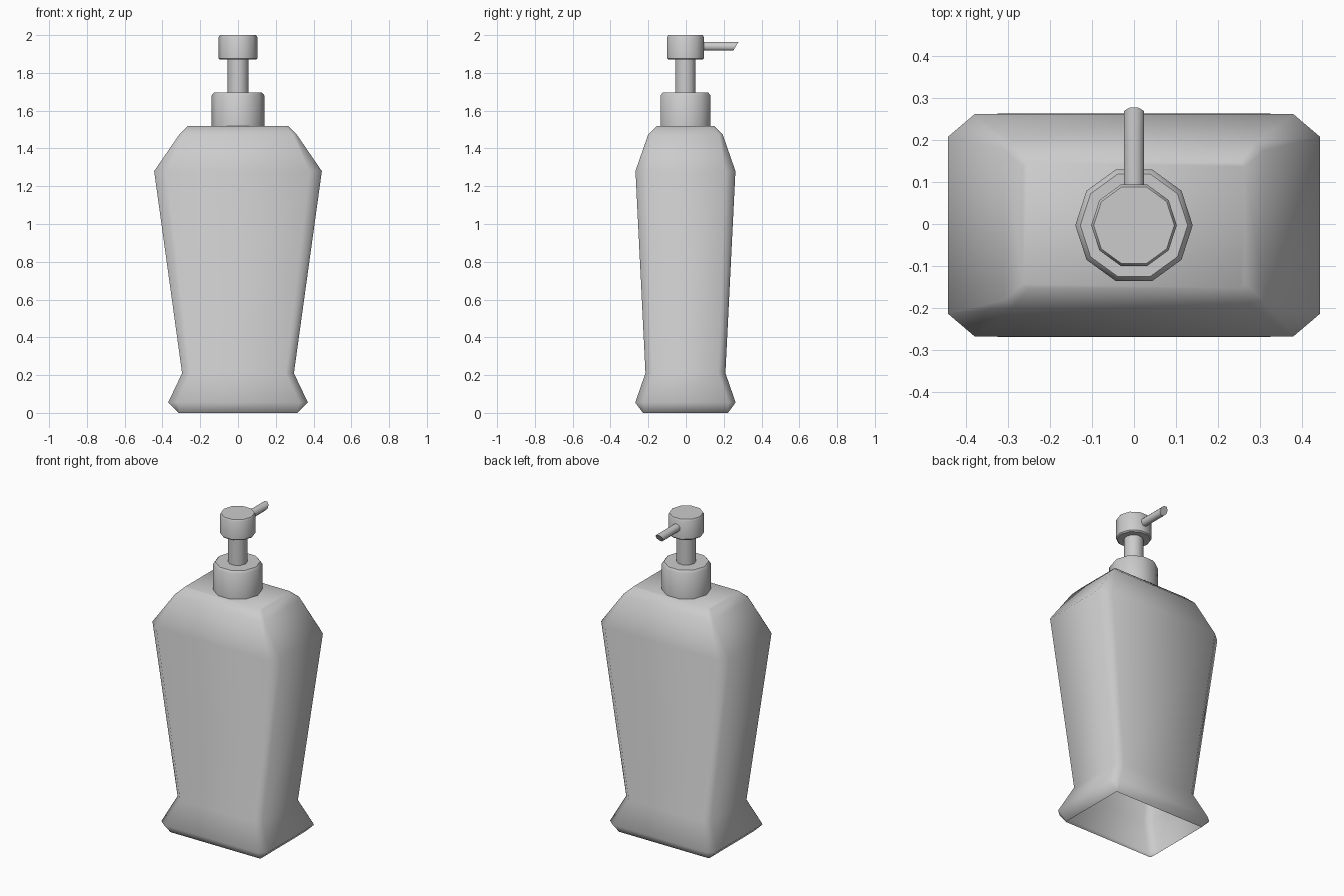
import bpy, bmesh
from math import cos, sin, pi

if "Cube" in bpy.data.objects:
    bpy.data.objects.remove(bpy.data.objects["Cube"])

CY = -0.003  # bottle axis in y


def make(name, rings, cap_start=False, cap_end=False, angle=40):
    """Skin a stack of equal-length point rings into one smooth object."""
    bm = bmesh.new()
    loops = [[bm.verts.new(p) for p in ring] for ring in rings]
    n = len(loops[0])
    for a, b in zip(loops, loops[1:]):
        for i in range(n):
            j = (i + 1) % n
            bm.faces.new((a[i], a[j], b[j], b[i]))
    if cap_start:
        bm.faces.new(loops[0][::-1])
    if cap_end:
        bm.faces.new(loops[-1])
    bmesh.ops.recalc_face_normals(bm, faces=bm.faces)
    me = bpy.data.meshes.new(name)
    bm.to_mesh(me)
    bm.free()
    ob = bpy.data.objects.new(name, me)
    bpy.context.collection.objects.link(ob)
    bpy.ops.object.select_all(action='DESELECT')
    ob.select_set(True)
    bpy.context.view_layer.objects.active = ob
    bpy.ops.object.shade_smooth_by_angle(angle=angle * pi / 180)
    return ob


def box_ring(x, y, c, z):
    """Rectangle with chamfered corners."""
    d = c * 0.85
    pts = [(x, -y + d), (x, y - d), (x - c, y), (-x + c, y),
           (-x, y - d), (-x, -y + d), (-x + c, -y), (x - c, -y)]
    return [(px, py + CY, z) for px, py in pts]


def round_ring(r, z, n=10):
    return [(r * cos(2 * pi * i / n), CY + r * sin(2 * pi * i / n), z) for i in range(n)]


# Bottle body: flared foot, tapered sides, sloped shoulders, open underneath
body = [(0.315, 0.225, 0.006, 0.0), (0.37, 0.266, 0.045, 0.055),
        (0.296, 0.212, 0.045, 0.21), (0.444, 0.265, 0.064, 1.28),
        (0.31, 0.197, 0.022, 1.475), (0.265, 0.15, 0.012, 1.52)]
make("bottle_body", [box_ring(*r) for r in body], cap_end=True, angle=70)

# Screw collar
make("collar", [round_ring(r, z) for r, z in
                [(0.14, 1.515), (0.14, 1.68), (0.128, 1.695)]], cap_end=True, angle=50)

# Pump stem
make("pump_stem", [round_ring(0.056, z) for z in (1.69, 1.875)])

# Pump head
make("pump_head", [round_ring(r, z) for r, z in
                   [(0.095, 1.87), (0.102, 1.877), (0.102, 1.99), (0.096, 2.0)]],
     cap_start=True, cap_end=True)

# Spout with a slanted tip, pointing to the back
R, ZC, N = 0.0235, 1.941, 8


def spout_ring(y, slant):
    pts = []
    for i in range(N):
        a = 2 * pi * (i + 0.5) / N
        x, z = [R / cos(pi / N) * f(a) for f in (cos, sin)]
        pts.append((x, y + slant * z, ZC + z))
    return pts


make("spout", [spout_ring(0.06, 0), spout_ring(0.264, 0.6)],
     cap_start=True, cap_end=True, angle=50)
